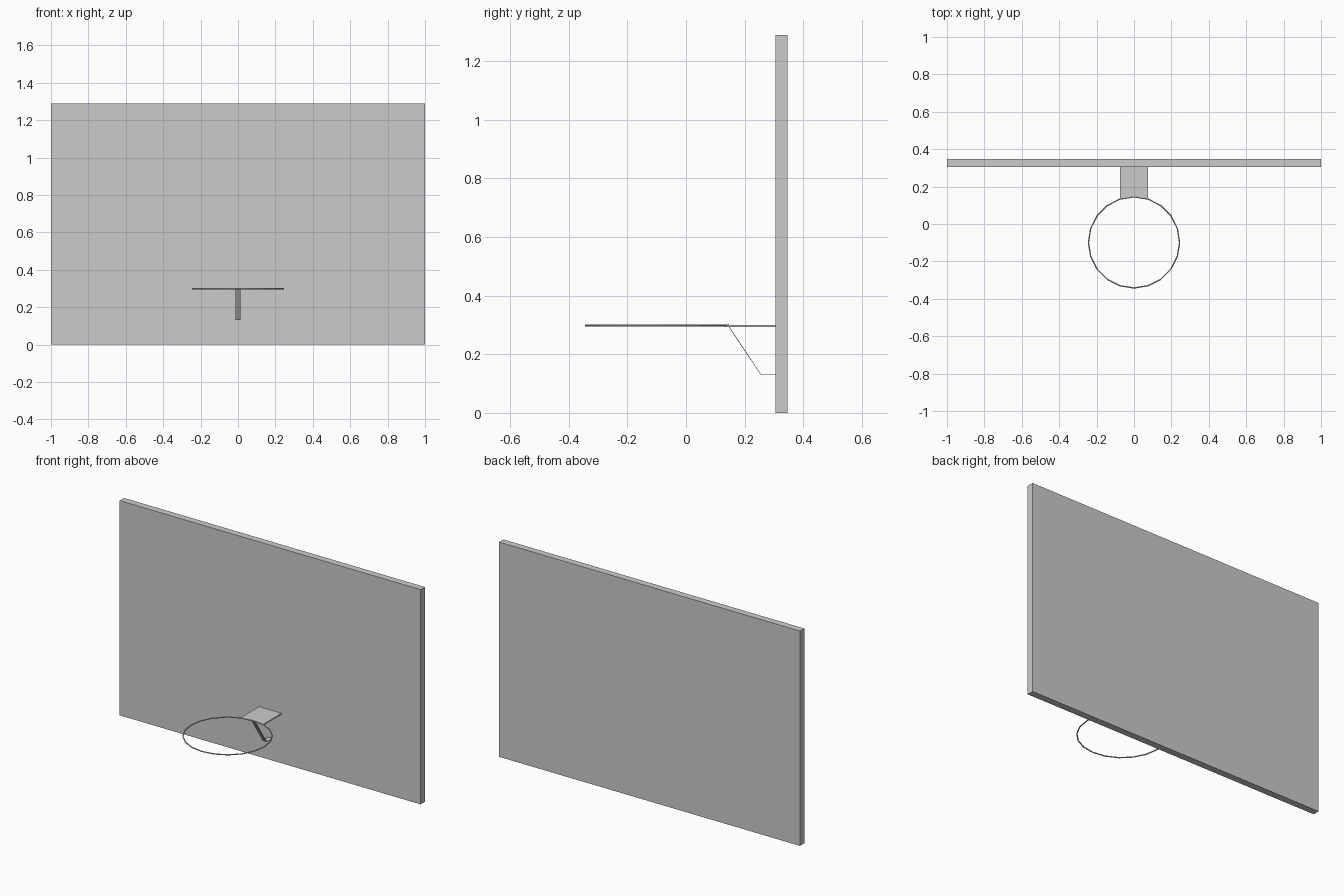
import bpy, bmesh
from math import sin, cos, radians
from mathutils import Matrix

if "Cube" in bpy.data.objects:
    bpy.data.objects.remove(bpy.data.objects["Cube"])

RIM_Y, RIM_R, RIM_Z = -0.0985, 0.2435, 0.298


def make_object(name, bm):
    bmesh.ops.recalc_face_normals(bm, faces=bm.faces)
    mesh = bpy.data.meshes.new(name)
    bm.to_mesh(mesh)
    bm.free()
    obj = bpy.data.objects.new(name, mesh)
    bpy.context.collection.objects.link(obj)
    return obj


def prism(name, outline, offset):
    """Extrude a flat outline along an offset vector."""
    bm = bmesh.new()
    face = bm.faces.new([bm.verts.new(p) for p in outline])
    ext = bmesh.ops.extrude_face_region(bm, geom=[face])
    verts = [g for g in ext["geom"] if isinstance(g, bmesh.types.BMVert)]
    bmesh.ops.translate(bm, verts=verts, vec=offset)
    return make_object(name, bm)


def rim_point(deg, z):
    a = radians(deg)
    return (RIM_R * sin(a), RIM_Y + RIM_R * cos(a), z)


# Backboard
bm = bmesh.new()
bmesh.ops.create_cube(bm, size=1.0, matrix=Matrix.Translation((0, 0.326, 0.645))
                      @ Matrix.Diagonal((2.0, 0.041, 1.29, 1)))
make_object("backboard", bm)

# Hoop rim, a thin twenty-sided ring
bpy.ops.mesh.primitive_torus_add(location=(0, RIM_Y, RIM_Z), major_segments=20,
                                 minor_segments=8, major_radius=RIM_R,
                                 minor_radius=0.0035)
rim = bpy.context.object
rim.name = rim.data.name = "hoop_rim"

# Mounting plate, its front edge following the rim
half = RIM_R * sin(radians(18))
plate = [rim_point(d, 0.293) for d in (-18, 0, 18)]
plate += [(half, 0.306, 0.293), (-half, 0.306, 0.293)]
prism("mounting_plate", plate, (0, 0, 0.007))

# Bent sheet-metal brace under the plate
path = [(0.143, 0.297), (0.254, 0.131), (0.306, 0.131)]
back = [(0.306, 0.133), (0.255, 0.133), (0.1455, 0.297)]
prism("brace_strap", [(-0.013, y, z) for y, z in path + back], (0.026, 0, 0))
